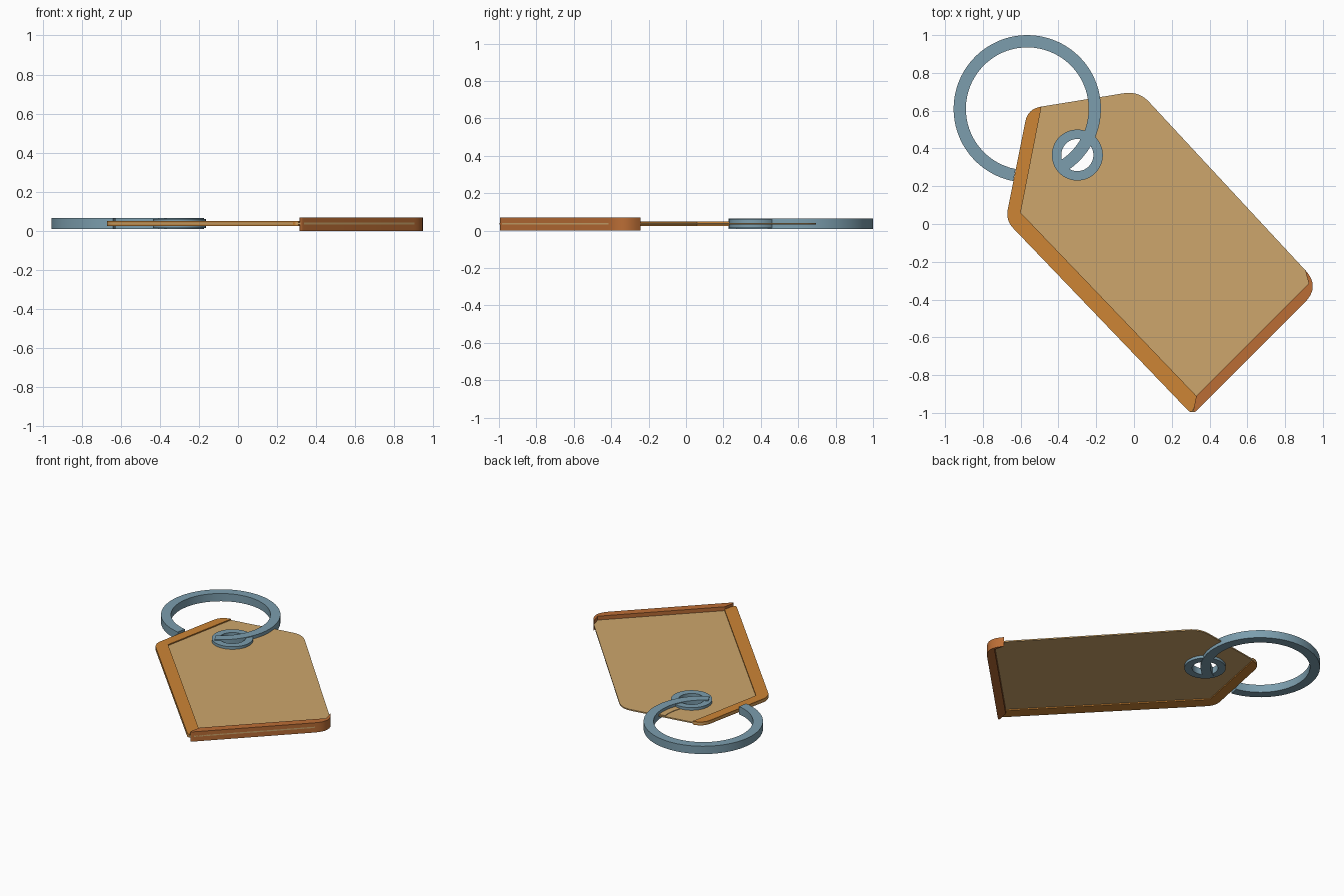
import bpy
from math import sin, cos, pi, radians
from mathutils import Vector

if "Cube" in bpy.data.objects:
    bpy.data.objects.remove(bpy.data.objects["Cube"])


def material(name, rgb):
    m = bpy.data.materials.new(name)
    m.use_nodes = True
    m.diffuse_color = (*rgb, 1)
    m.node_tree.nodes["Principled BSDF"].inputs["Base Color"].default_value = (*rgb, 1)
    return m


TAN = material("tan", (0.61, 0.38, 0.15))
ORANGE = material("orange", (0.61, 0.235, 0.036))
RUST = material("rust orange", (0.5, 0.155, 0.036))
STEEL = material("blue grey steel", (0.2, 0.34, 0.42))


def rounded(corners, steps=8):
    """Round each (x, y, r) corner, where r is the cut along both edges."""
    pts = []
    for i, (x, y, r) in enumerate(corners):
        c = Vector((x, y))
        if r == 0:
            pts.append(c)
            continue
        before = Vector(corners[i - 1][:2])
        after = Vector(corners[(i + 1) % len(corners)][:2])
        a = c + (before - c).normalized() * r
        b = c + (after - c).normalized() * r
        for k in range(steps + 1):
            t = k / steps
            pts.append(a * (1 - t) ** 2 + c * 2 * t * (1 - t) + b * t * t)
    return pts


def arc(centre, r, start=0, end=360, n=64):
    full = end - start == 360
    count = n if full else n + 1
    angles = [radians(start + (end - start) * k / n) for k in range(count)]
    return [Vector((centre[0] + r * cos(a), centre[1] + r * sin(a))) for a in angles]


def flat_shape(name, loops, z0, z1, mat):
    """Fill the loops (inner loops become holes) and give them thickness."""
    cu = bpy.data.curves.new(name, "CURVE")
    cu.dimensions = "2D"
    cu.fill_mode = "BOTH"
    cu.extrude = (z1 - z0) / 2
    for loop in loops:
        sp = cu.splines.new("POLY")
        sp.points.add(len(loop) - 1)
        for p, v in zip(sp.points, loop):
            p.co = (v.x, v.y, 0, 1)
        sp.use_cyclic_u = True
    cu.materials.append(mat)
    ob = bpy.data.objects.new(name, cu)
    ob.location.z = (z0 + z1) / 2
    bpy.context.collection.objects.link(ob)
    bpy.ops.object.select_all(action="DESELECT")
    ob.select_set(True)
    bpy.context.view_layer.objects.active = ob
    bpy.ops.object.convert(target="MESH")
    bpy.ops.object.shade_smooth_by_angle(angle=pi / 6)
    return ob


# Tag outline corners
shoulder = (-0.562, 0.61, 0.07)
top = (0.025, 0.705, 0.08)
right_tip = (0.988, -0.332, 0.12)
bottom_tip = (0.309, -1.011, 0.04)
left_tip = (-0.68, 0.02, 0.06)
hole = (-0.3, 0.365)
ring = (-0.565, 0.61)

# Thin tag sheet with a punched hole
flat_shape("tag_sheet",
           [rounded([shoulder, top, right_tip, bottom_tip, left_tip]), arc(hole, 0.09)],
           0.033, 0.042, TAN)

# Thicker border along the left edges
flat_shape("side_border",
           [rounded([(-0.49, 0.621, 0), shoulder, left_tip, bottom_tip,
                     (0.33, -0.91, 0), (-0.6, 0.06, 0)])],
           0.025, 0.05, ORANGE)

# Tall rim along the lower end
flat_shape("end_rim",
           [rounded([bottom_tip, right_tip, (0.905, -0.242, 0),
                     (0.925, -0.315, 0), (0.33, -0.91, 0)])],
           0.0, 0.07, RUST)

# Eyelet, split key ring, and the worn strip beside the ring
flat_shape("eyelet", [arc(hole, 0.135), arc(hole, 0.085)], 0.014, 0.061, STEEL)
flat_shape("key_ring",
           [arc(ring, 0.39, -61, 259) + arc(ring, 0.325, -61, 259)[::-1]],
           0.01, 0.066, STEEL)
flat_shape("ring_strip",
           [arc(ring, 0.335, -22, 8, 12) + arc(ring, 0.28, -22, 8, 12)[::-1]],
           0.034, 0.046, TAN)
